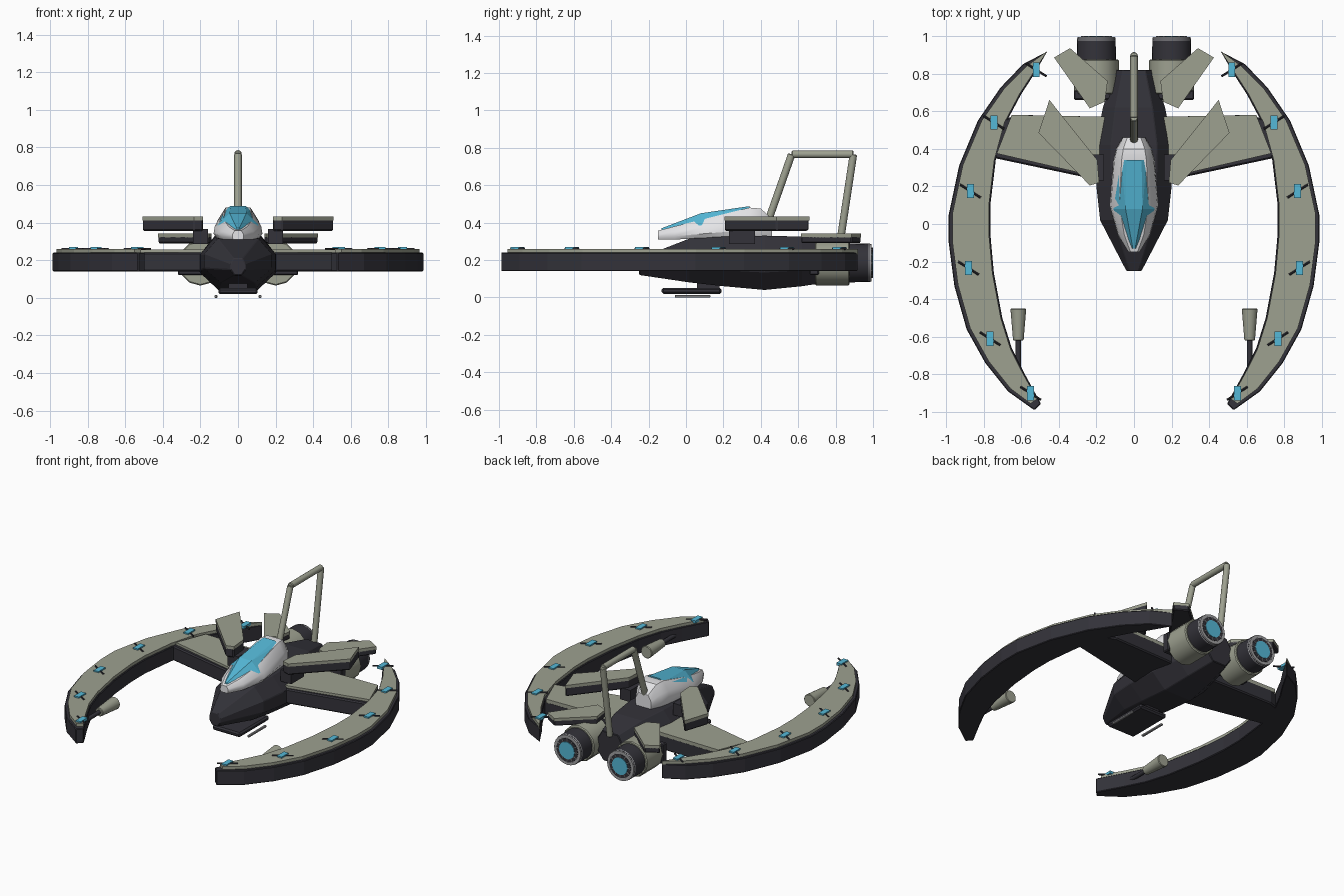
import bpy, bmesh, math
from mathutils import Vector, Matrix

if "Cube" in bpy.data.objects:
    bpy.data.objects.remove(bpy.data.objects["Cube"])


def material(name, rgb):
    m = bpy.data.materials.new(name)
    m.diffuse_color = (*rgb, 1)
    m.use_nodes = True
    m.node_tree.nodes["Principled BSDF"].inputs["Base Color"].default_value = m.diffuse_color
    return m


DARK = material("charcoal", (0.033, 0.032, 0.041))
OLIVE = material("olive grey", (0.34, 0.355, 0.28))
BLUE = material("glass blue", (0.09, 0.48, 0.68))
WHITE = material("white shell", (0.80, 0.80, 0.82))
GREY = material("rim grey", (0.36, 0.36, 0.37))


def finish(bm, name, mat, mirror=False, bevel=0.0, smooth=False):
    bmesh.ops.recalc_face_normals(bm, faces=bm.faces)
    me = bpy.data.meshes.new(name)
    bm.to_mesh(me)
    bm.free()
    me.materials.append(mat)
    if smooth:
        me.shade_smooth()
        me.set_sharp_from_angle(angle=math.radians(35))
    ob = bpy.data.objects.new(name, me)
    bpy.context.collection.objects.link(ob)
    if bevel:
        b = ob.modifiers.new("bevel", 'BEVEL')
        b.width, b.segments, b.limit_method = bevel, 1, 'ANGLE'
        b.angle_limit = math.radians(40)
    if mirror:
        ob.modifiers.new("mirror", 'MIRROR').use_mirror_merge = False
    return ob


def slab(name, outline, z0, z1, mat, inset=0.0, bevel=0.0):
    """Extruded outline, optionally shrunk inwards, on both sides."""
    bm = bmesh.new()
    face = bm.faces.new([bm.verts.new((x, y, z0)) for x, y in outline])
    if inset:
        rim = bmesh.ops.inset_region(bm, faces=[face], thickness=inset,
                                     use_even_offset=True)["faces"]
        bmesh.ops.delete(bm, geom=rim, context='FACES')
    ext = bmesh.ops.extrude_face_region(bm, geom=bm.faces[:])["geom"]
    for v in ext:
        if isinstance(v, bmesh.types.BMVert):
            v.co.z = z1
    return finish(bm, name, mat, True, bevel)


def strip(name, left, right, z0, z1, mat, bevel=0.0):
    """Curved plate between two matching edge lines."""
    bm = bmesh.new()
    rings = [[bm.verts.new((p[0], p[1], z)) for p, z in
              ((a, z0), (b, z0), (b, z1), (a, z1))] for a, b in zip(left, right)]
    skin(bm, rings)
    return finish(bm, name, mat, True, bevel)


def skin(bm, rings):
    n = len(rings[0])
    for a, b in zip(rings, rings[1:]):
        for i in range(n):
            j = (i + 1) % n
            bm.faces.new((a[i], a[j], b[j], b[i]))
    bm.faces.new(rings[0])
    bm.faces.new(rings[-1])


def loft(name, sections, shape, mat, smooth=False, bevel=0.0):
    """Sections are (y, half width, bottom, top); shape is a unit half profile."""
    bm = bmesh.new()
    full = shape + [(-u, t) for u, t in reversed(shape)]
    skin(bm, [[bm.verts.new((u * w, y, b + t * (top - b))) for u, t in full]
              for y, w, b, top in sections])
    return finish(bm, name, mat, False, bevel, smooth)


def rod(name, a, b, r1, r2, mat, mirror=False, sides=20, bevel=0.0):
    a, b = Vector(a), Vector(b)
    bm = bmesh.new()
    rot = (b - a).to_track_quat('Z', 'Y').to_matrix().to_4x4()
    bmesh.ops.create_cone(bm, cap_ends=True, segments=sides, radius1=r1, radius2=r2,
                          depth=(b - a).length,
                          matrix=Matrix.Translation((a + b) / 2) @ rot)
    return finish(bm, name, mat, mirror, bevel, True)


def box(name, centre, size, mat, mirror=False, angle=0.0, bevel=0.0):
    bm = bmesh.new()
    bmesh.ops.create_cube(bm, size=1, matrix=Matrix.Translation(centre)
                          @ Matrix.Rotation(angle, 4, 'Z') @ Matrix.Diagonal((*size, 1)))
    return finish(bm, name, mat, mirror, bevel)


# Crescent side wings with raised top plates
outer = [(0.475, 0.91), (0.59, 0.85), (0.71, 0.725), (0.83, 0.55), (0.93, 0.31),
         (0.985, 0.05), (0.985, -0.10), (0.955, -0.33), (0.89, -0.56), (0.79, -0.74),
         (0.67, -0.89), (0.53, -0.99)]
inner = [(0.46, 0.92), (0.535, 0.79), (0.60, 0.69), (0.68, 0.54), (0.735, 0.34),
         (0.764, 0.10), (0.764, -0.05), (0.745, -0.26), (0.70, -0.50), (0.65, -0.66),
         (0.585, -0.79), (0.495, -0.955)]
strip("crescent_wing", outer, inner, 0.14, 0.24, DARK, 0.008)
p_out, p_in = [], []
for o, i in list(zip(outer, inner))[:-1]:
    o, i = Vector(o), Vector(i)
    d = (i - o).normalized() * min(0.02, (i - o).length * 0.3)
    p_out.append(o + d)
    p_in.append(i - d * 0.4)
p_out.append(Vector((0.55, -0.955)))
p_in.append(Vector((0.515, -0.93)))
strip("crescent_plate", p_out, p_in, 0.23, 0.26, OLIVE)

# Marker lamps with thin crossing bars
for x, y in [(0.52, 0.82), (0.745, 0.54), (0.87, 0.175), (0.88, -0.235),
             (0.765, -0.61), (0.55, -0.90)]:
    box("marker_lamp", (x, y, 0.26), (0.036, 0.075, 0.018), BLUE, True)
    rod("lamp_bar", (x - 0.055, y - 0.035, 0.26), (x + 0.055, y + 0.035, 0.26),
        0.006, 0.006, DARK, True, 8)

# Connecting wings, upper winglets and tail winglets
wing = [(0.15, 0.57), (0.62, 0.58), (0.74, 0.54), (0.74, 0.35), (0.15, 0.225)]
slab("main_wing", wing, 0.14, 0.24, DARK, 0, 0.008)
slab("main_wing_plate", [(0.15, 0.57), (0.65, 0.58), (0.73, 0.375), (0.15, 0.24)],
     0.23, 0.256, OLIVE, 0.025)
upper = [(0.45, 0.66), (0.508, 0.485), (0.235, 0.205), (0.185, 0.22), (0.195, 0.34)]
slab("upper_winglet", upper, 0.355, 0.42, DARK, 0, 0.008)
slab("upper_winglet_plate", upper, 0.41, 0.432, OLIVE, 0.018)
tail = [(0.34, 0.935), (0.425, 0.885), (0.235, 0.615), (0.155, 0.65), (0.14, 0.76)]
slab("tail_winglet", tail, 0.29, 0.33, DARK, 0, 0.006)
slab("tail_winglet_plate", tail, 0.32, 0.342, OLIVE, 0.014)
box("winglet_support", (0.20, 0.30, 0.325), (0.08, 0.14, 0.08), DARK, True)

# Faceted hull
loft("hull", [(-0.25, 0.04, 0.12, 0.21), (0.02, 0.18, 0.08, 0.315),
              (0.20, 0.20, 0.06, 0.325), (0.42, 0.205, 0.04, 0.33),
              (0.62, 0.165, 0.06, 0.325), (0.82, 0.10, 0.09, 0.29)],
     [(0.5, 0), (1, 0.33), (1, 0.65), (0.6, 1)], DARK, bevel=0.004)

# Cockpit shell and glass
loft("cockpit_shell", [(-0.15, 0.03, 0.31, 0.357), (-0.06, 0.085, 0.31, 0.38),
                       (0.10, 0.13, 0.315, 0.42), (0.34, 0.11, 0.32, 0.48),
                       (0.40, 0.095, 0.32, 0.475), (0.46, 0.06, 0.32, 0.42)],
     [(0.85, 0), (1, 0.25), (0.95, 0.62), (0.6, 1)], WHITE, smooth=True)
bm = bmesh.new()
for y, w, zs, tw, zt in [(-0.13, 0.015, 0.35, 0.006, 0.37), (0.08, 0.11, 0.385, 0.045, 0.45),
                         (0.34, 0.068, 0.47, 0.04, 0.488)]:
    for s in (-1, 1):
        bm.verts.new((s * w, y, zs))
        bm.verts.new((s * tw, y, zt))
bmesh.ops.convex_hull(bm, input=bm.verts[:])
finish(bm, "cockpit_glass", BLUE)

# Tall rear hoop
hoop = [(0, 0.44, 0.41), (0, 0.565, 0.765), (0, 0.895, 0.765), (0, 0.82, 0.27)]
for a, b in zip(hoop, hoop[1:]):
    rod("hoop_bar", a, b, 0.02, 0.02, OLIVE, sides=16, bevel=0.004)

# Engines
X, Z = 0.2, 0.185


def drum(name, y0, y1, r0, r1, mat, sides=24, bevel=0.0):
    rod(name, (X, y0, Z), (X, y1, Z), r0, r1, mat, True, sides, bevel)


box("engine_mount", (0.22, 0.685, 0.185), (0.20, 0.05, 0.13), DARK, True, bevel=0.006)
drum("engine_body", 0.69, 0.875, 0.12, 0.12, OLIVE, 12, 0.006)
drum("engine_nozzle", 0.86, 0.985, 0.105, 0.102, DARK)
drum("nozzle_rim", 0.975, 0.993, 0.103, 0.10, GREY)
drum("nozzle_ring", 0.98, 0.996, 0.08, 0.08, DARK)
drum("engine_glow", 0.98, 1.0, 0.058, 0.058, BLUE)
for k in range(12):
    a = k * math.tau / 12
    c, s = math.cos(a), math.sin(a)
    rod("nozzle_spoke", (X + 0.055 * c, 0.995, Z + 0.055 * s),
        (X + 0.082 * c, 0.995, Z + 0.082 * s), 0.004, 0.004, GREY, True, 6)

# Crescent cannons
rod("cannon_barrel", (0.615, -0.45, 0.19), (0.615, -0.62, 0.19), 0.042, 0.028, OLIVE,
    True, bevel=0.004)
rod("cannon_arm", (0.615, -0.61, 0.19), (0.615, -0.76, 0.19), 0.014, 0.014, DARK, True, 12)

# Landing skid
box("skid_plate", (0, 0.03, 0.035), (0.21, 0.32, 0.032), DARK, bevel=0.01)
box("skid_strut", (0, 0.12, 0.06), (0.10, 0.12, 0.06), DARK)
box("skid_rail", (0.118, 0.035, 0.007), (0.016, 0.19, 0.014), GREY, True, bevel=0.003)
